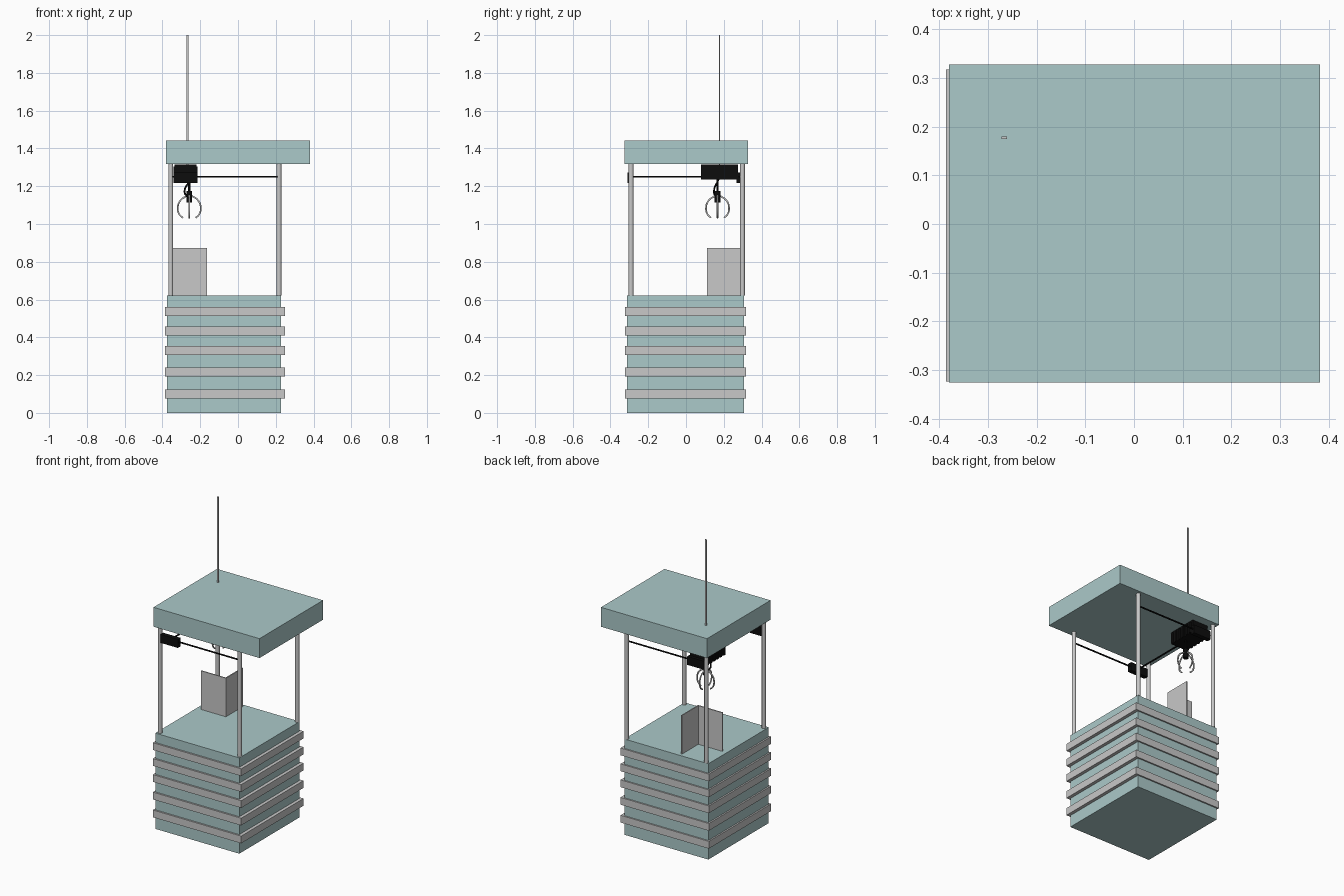
import bpy
import math
from mathutils import Vector

if "Cube" in bpy.data.objects:
    bpy.data.objects.remove(bpy.data.objects["Cube"], do_unlink=True)


def material(name, r, g, b):
    m = bpy.data.materials.new(name)
    m.use_nodes = True
    m.diffuse_color = (r, g, b, 1)
    node = next(n for n in m.node_tree.nodes if n.type == 'BSDF_PRINCIPLED')
    node.inputs["Base Color"].default_value = (r, g, b, 1)
    return m


teal = material("pale teal", 0.41, 0.585, 0.585)
grey = material("light grey", 0.58, 0.58, 0.58)
black = material("black", 0.004, 0.004, 0.004)


def box(name, mat, x, y, z):
    """Box from (low, high) ranges on each axis."""
    bpy.ops.mesh.primitive_cube_add(size=1)
    ob = bpy.context.object
    ob.name = name
    for v in ob.data.vertices:
        v.co = Vector([(lo + hi) / 2 + c * (hi - lo)
                       for c, (lo, hi) in zip(v.co, (x, y, z))])
    ob.data.materials.append(mat)
    return ob


def rod(name, mat, a, b, radius, sides=12):
    """Straight round bar between two points."""
    a, b = Vector(a), Vector(b)
    bpy.ops.mesh.primitive_cylinder_add(
        vertices=sides, radius=radius, depth=(b - a).length, location=(a + b) / 2,
        rotation=(b - a).to_track_quat('Z', 'Y').to_euler())
    ob = bpy.context.object
    ob.name = name
    ob.data.materials.append(mat)
    bpy.ops.object.shade_smooth_by_angle(angle=math.radians(40))
    return ob


def tube(name, mat, points, radius):
    """Curved bar through the points, turned into a mesh."""
    curve = bpy.data.curves.new(name, 'CURVE')
    curve.dimensions = '3D'
    curve.bevel_depth = radius
    curve.bevel_resolution = 1
    curve.resolution_u = 5
    curve.use_fill_caps = True
    spline = curve.splines.new('BEZIER')
    spline.bezier_points.add(len(points) - 1)
    for bp, p in zip(spline.bezier_points, points):
        bp.co = p
        bp.handle_left_type = bp.handle_right_type = 'AUTO'
    ob = bpy.data.objects.new(name, curve)
    bpy.context.collection.objects.link(ob)
    bpy.ops.object.select_all(action='DESELECT')
    ob.select_set(True)
    bpy.context.view_layer.objects.active = ob
    curve.materials.append(mat)
    bpy.ops.object.convert(target='MESH')


# Cabinet base with raised bands, and the roof
BASE_TOP, ROOF_LOW = 0.622, 1.317
box("cabinet_base", teal, (-0.376, 0.228), (-0.312, 0.308), (0, BASE_TOP))
for i, z in enumerate((0.077, 0.193, 0.307, 0.411, 0.514)):
    box(f"band_{i + 1}", grey, (-0.386, 0.249), (-0.323, 0.317), (z, z + 0.047))
box("roof", teal, (-0.38, 0.382), (-0.325, 0.327), (ROOF_LOW, 1.443))

# Corner posts
for side, x in (("right", -0.356), ("left", 0.217)):
    for end, y in (("front", -0.291), ("back", 0.299)):
        rod(f"{end}_{side}_post", grey, (x, y, BASE_TOP), (x, y, ROOF_LOW), 0.013)

# Prize chute walls
box("chute_front_wall", grey, (-0.345, -0.165), (0.112, 0.119), (BASE_TOP, 0.873))
box("chute_side_wall", grey, (-0.172, -0.165), (0.112, 0.286), (BASE_TOP, 0.873))

# Gantry: two fixed rails, sliding brackets and a cross rail
RAIL_Z, CX, CY = 1.25, -0.258, 0.167
for end, y in (("front", -0.296), ("back", 0.281)):
    rod(f"{end}_rail", black, (-0.35, y, RAIL_Z), (0.215, y, RAIL_Z), 0.005, 8)
    box(f"{end}_bracket", black, (-0.341, -0.215), (y - 0.014, y + 0.014), (1.217, 1.272))
rod("cross_rail", black, (-0.277, -0.296, RAIL_Z), (-0.277, 0.281, RAIL_Z), 0.005, 8)

# Carriage with ribbed sides
box("carriage", black, (-0.335, -0.221), (0.08, 0.275), (1.235, ROOF_LOW - 0.002))
for i in range(6):
    y = 0.084 + i * 0.033
    box(f"carriage_rib_{i + 1}", black, (-0.341, -0.215), (y, y + 0.015), (1.235, 1.305))

# Claw hanging from the carriage
rod("claw_shaft", black, (CX, CY, 1.16), (CX, CY, 1.24), 0.006, 8)
rod("claw_hub", black, (CX, CY, 1.115), (CX, CY, 1.175), 0.016, 10)
tube("claw_cable", black, [(-0.25, 0.172, 1.235), (-0.283, 0.148, 1.17),
                           (-0.265, 0.16, 1.14)], 0.005)
profile = [(0.012, 1.15), (0.047, 1.125), (0.061, 1.085), (0.052, 1.05), (0.034, 1.033)]
for i in range(4):
    c, s = math.cos(i * math.pi / 2), math.sin(i * math.pi / 2)
    tube(f"claw_prong_{i + 1}", grey,
         [(CX + r * c, CY + r * s, z) for r, z in profile], 0.005)

# Thin mast above the roof
box("mast", grey, (-0.272, -0.261), (0.174, 0.18), (1.3, 2.0))
